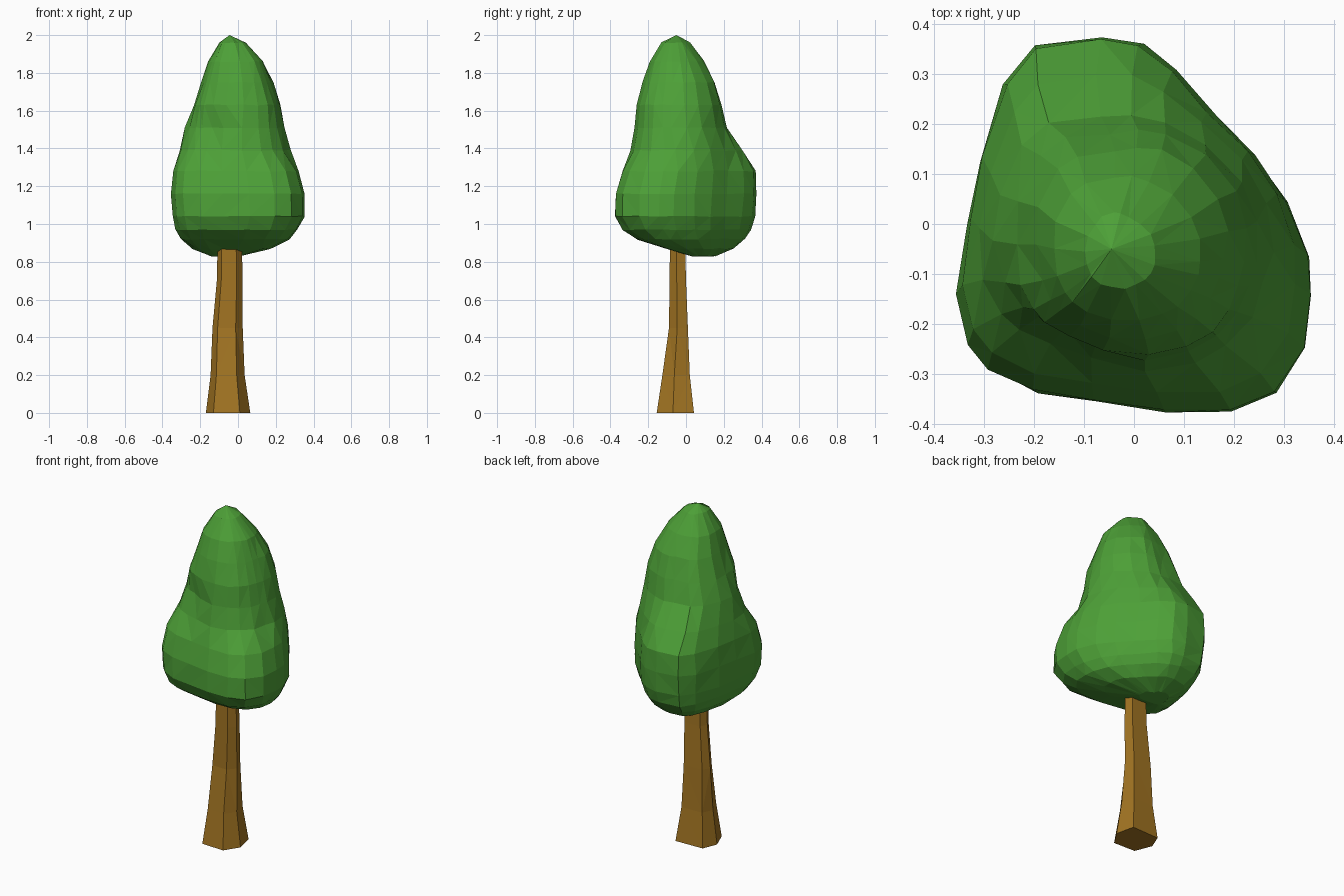
import bpy, bmesh, math, random
from mathutils import Vector

if "Cube" in bpy.data.objects:
    bpy.data.objects.remove(bpy.data.objects["Cube"])

random.seed(4)


def material(name, rgb):
    m = bpy.data.materials.new(name)
    m.diffuse_color = (*rgb, 1)
    m.use_nodes = True
    m.node_tree.nodes["Principled BSDF"].inputs["Base Color"].default_value = m.diffuse_color
    return m


def normalise(points):
    """Scale a plan outline to the -1..1 square."""
    xs, ys = zip(*points)
    fit = lambda v, a: 2 * (v - min(a)) / (max(a) - min(a)) - 1
    return [(fit(x, xs), fit(y, ys)) for x, y in points]


def loft(name, outline, rings, mat, roundness=lambda z: 0, adjust=lambda p: p, apex=None):
    """Stack an outline through rings of (z, xmin, xmax, ymin, ymax)."""
    bm = bmesh.new()
    loops = []
    for z, x0, x1, y0, y1 in rings:
        k = roundness(z)
        loop = []
        for u, v in outline:
            length = math.hypot(u, v)
            u, v = u * (1 - k + k / length), v * (1 - k + k / length)
            p = Vector(((x0 + x1 + u * (x1 - x0)) / 2, (y0 + y1 + v * (y1 - y0)) / 2, z))
            loop.append(bm.verts.new(adjust(p)))
        loops.append(loop)
    n = len(outline)
    for a, b in zip(loops, loops[1:]):
        for i in range(n):
            j = (i + 1) % n
            bm.faces.new((a[i], a[j], b[j], b[i]))
    bm.faces.new(loops[0][::-1])
    if apex:
        tip = bm.verts.new(apex)
        for i in range(n):
            bm.faces.new((loops[-1][i], loops[-1][(i + 1) % n], tip))
    else:
        bm.faces.new(loops[-1])
    bmesh.ops.recalc_face_normals(bm, faces=bm.faces)
    bmesh.ops.triangulate(bm, faces=[f for f in bm.faces if len(f.verts) == 4])
    mesh = bpy.data.meshes.new(name)
    bm.to_mesh(mesh)
    bm.free()
    mesh.materials.append(mat)
    ob = bpy.data.objects.new(name, mesh)
    bpy.context.collection.objects.link(ob)
    return ob


leaf = material("leaf green", (0.074, 0.35, 0.038))
bark = material("bark brown", (0.36, 0.175, 0.016))

# Six-sided trunk, flared at the foot
trunk_outline = normalise([(-0.13, -0.15), (0.01, -0.155), (0.065, -0.07),
                           (0.04, 0.04), (-0.135, 0.035), (-0.17, -0.05)])
loft("trunk", trunk_outline, [
    (0.00, -0.170, 0.065, -0.155, 0.042),
    (0.20, -0.145, 0.035, -0.125, 0.020),
    (0.45, -0.135, 0.025, -0.090, 0.010),
    (0.70, -0.112, 0.025, -0.087, 0.000),
    (0.90, -0.108, 0.020, -0.085, -0.005)], bark)

# Lopsided crown: wide at front right and back left, cut away at back right
crown_outline = normalise([
    (0.355, -0.14), (0.35, -0.06), (0.31, 0.05), (0.245, 0.14), (0.165, 0.22),
    (0.09, 0.31), (0.02, 0.365), (-0.06, 0.38), (-0.2, 0.36), (-0.26, 0.285),
    (-0.31, 0.13), (-0.335, 0.0), (-0.355, -0.14), (-0.33, -0.24), (-0.29, -0.29),
    (-0.2, -0.335), (-0.08, -0.355), (0.06, -0.375), (0.195, -0.375),
    (0.285, -0.335), (0.345, -0.245)])

# Swells and hollows: direction in degrees, half width, height, half height, depth
SWELLS = [(-130, 45, 1.47, 0.17, -0.055),   # hollow above the front left ledge
          (42, 50, 1.55, 0.32, 0.035),      # fuller back right
          (-45, 40, 1.42, 0.15, -0.035),    # waist at front right
          (135, 40, 1.66, 0.25, 0.022)]     # fuller back left


def crown_adjust(p):
    axis = Vector((-0.03, -0.05, p.z))
    out = p - axis
    angle = math.degrees(math.atan2(out.y, out.x))
    push = 0
    for direction, width, z, dz, depth in SWELLS:
        off = abs((angle - direction + 180) % 360 - 180) / width
        rise = abs(p.z - z) / dz
        if off < 1 and rise < 1:
            push += depth * (1 - off ** 2) * (1 - rise ** 2)
    # Slight hand-cut unevenness
    j = 0.003
    shake = Vector([random.uniform(-j, j) for _ in range(3)])
    return p + out.normalized() * push + shake


loft("crown", crown_outline, [
    (0.83, -0.150, 0.010, 0.030, 0.160),
    (0.87, -0.240, 0.170, -0.110, 0.250),
    (0.92, -0.305, 0.270, -0.260, 0.310),
    (0.97, -0.330, 0.315, -0.335, 0.345),
    (1.04, -0.347, 0.352, -0.375, 0.366),
    (1.16, -0.354, 0.350, -0.372, 0.374),
    (1.28, -0.343, 0.320, -0.338, 0.366),
    (1.39, -0.322, 0.275, -0.308, 0.300),
    (1.51, -0.288, 0.248, -0.283, 0.215),
    (1.63, -0.237, 0.220, -0.262, 0.180),
    (1.75, -0.195, 0.182, -0.230, 0.145),
    (1.86, -0.163, 0.135, -0.195, 0.095),
    (1.96, -0.100, 0.042, -0.130, 0.022)],
    leaf, lambda z: max(0, min(0.8, (z - 1.3) * 2)), crown_adjust, (-0.045, -0.05, 2.0))
